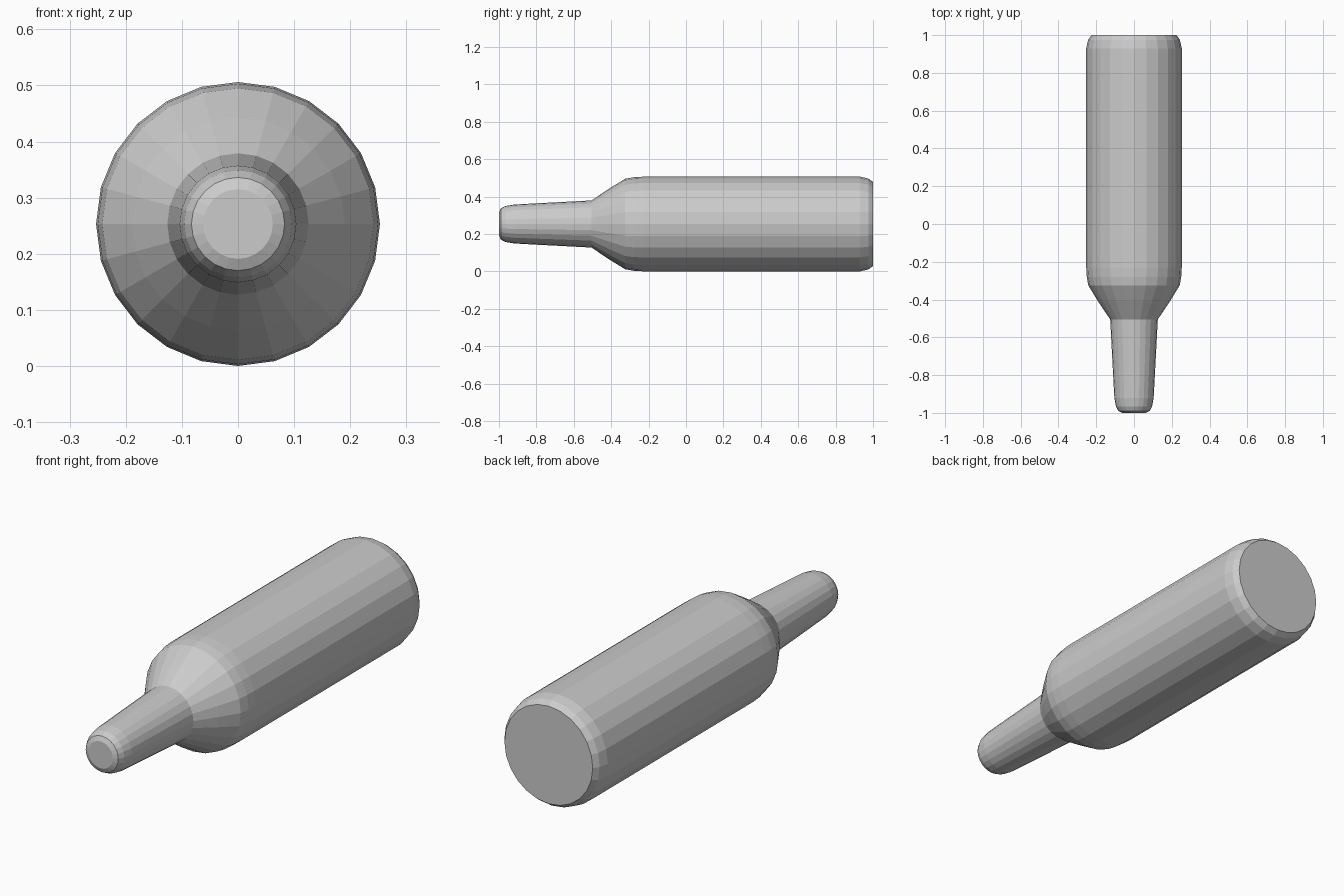
import bpy, bmesh
from math import sin, cos, tau

if "Cube" in bpy.data.objects:
    bpy.data.objects.remove(bpy.data.objects["Cube"])

AXIS_Z = 0.253
SIDES = 24


def lathe(name, profile, cap_first=False, cap_last=False):
    """Revolve (radius, y) points around the lengthwise axis."""
    bm = bmesh.new()
    rings = [[bm.verts.new((r * sin(tau * i / SIDES), y, AXIS_Z + r * cos(tau * i / SIDES)))
              for i in range(SIDES)] for r, y in profile]
    for a, b in zip(rings, rings[1:]):
        for i in range(SIDES):
            j = (i + 1) % SIDES
            bm.faces.new((a[i], b[i], b[j], a[j]))
    # Flat end caps, facing outward
    if cap_first:
        bm.faces.new(rings[0])
    if cap_last:
        bm.faces.new(rings[-1][::-1])
    mesh = bpy.data.meshes.new(name)
    bm.to_mesh(mesh)
    bm.free()
    obj = bpy.data.objects.new(name, mesh)
    bpy.context.collection.objects.link(obj)
    return obj


# Tapered neck with rounded, closed tip
lathe("bottle_neck", [(0.062, -1.0), (0.083, -0.99), (0.096, -0.965), (0.104, -0.92),
                      (0.109, -0.83), (0.126, -0.505)], cap_first=True)

# Sloping shoulder, straight body and bevelled flat base
lathe("bottle_body", [(0.126, -0.505), (0.19, -0.41), (0.242, -0.325), (0.25, -0.28), (0.253, -0.23),
                      (0.253, 0.93), (0.243, 0.975), (0.225, 1.0)], cap_last=True)
